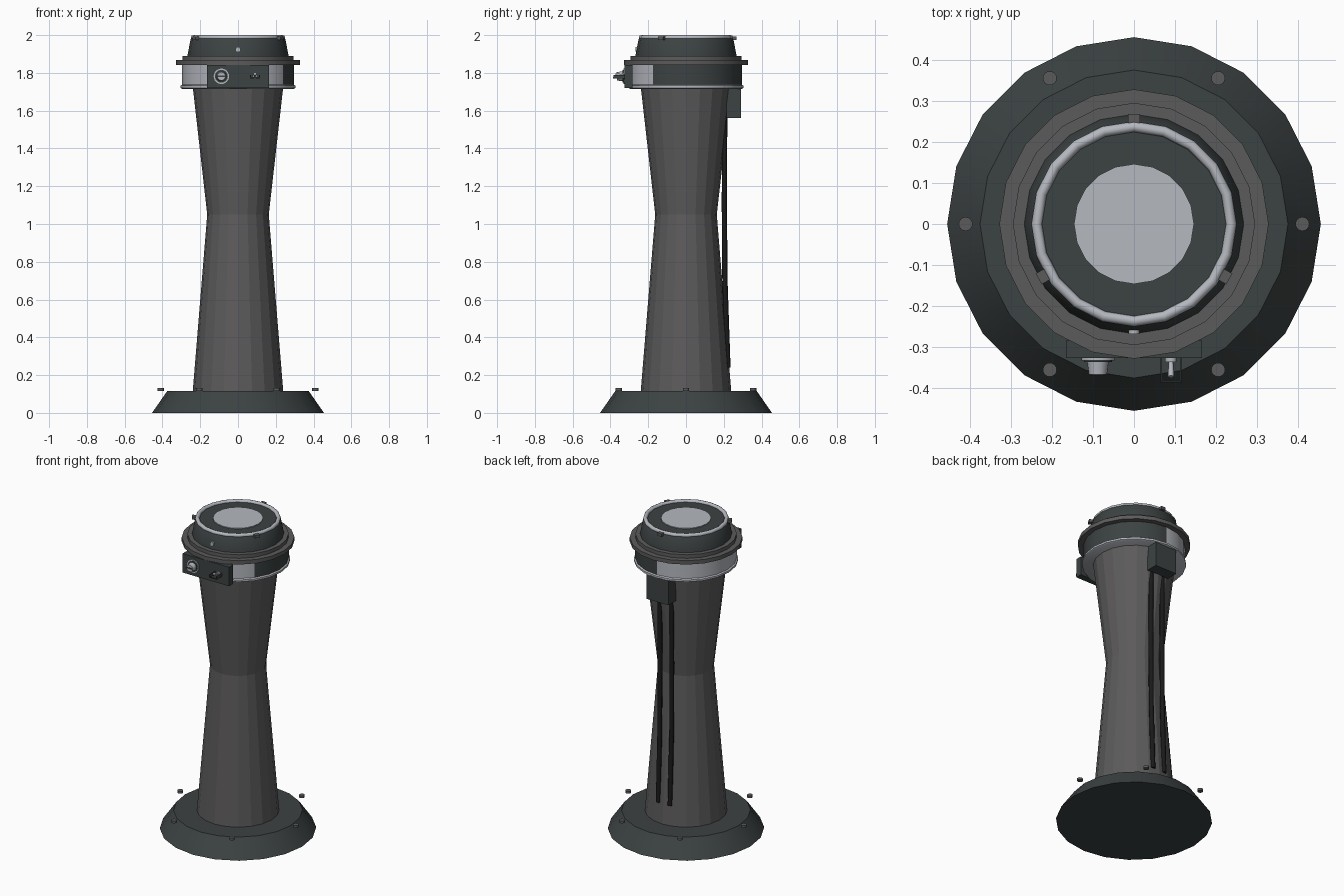
import bpy
import bmesh
from math import sin, cos, pi, radians, atan2, degrees
from mathutils import Vector, Matrix

cube = bpy.data.objects.get("Cube")
if cube:
    bpy.data.objects.remove(cube, do_unlink=True)

SIDES = 20


def material(name, color):
    m = bpy.data.materials.new(name)
    m.use_nodes = True
    m.diffuse_color = (*color, 1)
    m.node_tree.nodes["Principled BSDF"].inputs["Base Color"].default_value = (*color, 1)
    return m


slate = material("dark slate", (0.045, 0.054, 0.054))
grey = material("warm grey", (0.108, 0.104, 0.104))
light = material("pale metal", (0.46, 0.48, 0.52))
black = material("cable black", (0.01, 0.01, 0.01))


def finish(name, bm, mats, smooth=True, angle=30):
    bmesh.ops.recalc_face_normals(bm, faces=bm.faces)
    mesh = bpy.data.meshes.new(name)
    bm.to_mesh(mesh)
    bm.free()
    ob = bpy.data.objects.new(name, mesh)
    bpy.context.collection.objects.link(ob)
    for m in mats:
        mesh.materials.append(m)
    if smooth:
        bpy.ops.object.select_all(action="DESELECT")
        ob.select_set(True)
        bpy.context.view_layer.objects.active = ob
        bpy.ops.object.shade_smooth_by_angle(angle=radians(angle))
    return ob


def lathe(name, profile, mat, closed=False, angle=30):
    """Turn (radius, z) points about z; open profiles are capped."""
    bm = bmesh.new()
    rings = [[bm.verts.new((r * cos(2 * pi * i / SIDES), r * sin(2 * pi * i / SIDES), z))
              for i in range(SIDES)] for r, z in profile]
    pairs = list(zip(rings, rings[1:]))
    if closed:
        pairs.append((rings[-1], rings[0]))
    else:
        bm.faces.new(rings[0])
        bm.faces.new(rings[-1])
    for a, b in pairs:
        for i in range(SIDES):
            j = (i + 1) % SIDES
            bm.faces.new((a[i], a[j], b[j], b[i]))
    return finish(name, bm, [mat], angle=angle)


def box(name, center, size, mat, turn=0):
    bm = bmesh.new()
    bmesh.ops.create_cube(bm, size=1)
    bmesh.ops.scale(bm, vec=size, verts=bm.verts)
    bmesh.ops.rotate(bm, matrix=Matrix.Rotation(turn, 3, "Z"), verts=bm.verts)
    bmesh.ops.translate(bm, vec=center, verts=bm.verts)
    return finish(name, bm, [mat], smooth=False)


def rod(name, start, end, radius, mat, tip=None, segments=16):
    """Cylinder or cone between two points."""
    a, b = Vector(start), Vector(end)
    bm = bmesh.new()
    bmesh.ops.create_cone(bm, cap_ends=True, segments=segments, radius1=radius,
                          radius2=radius if tip is None else tip, depth=(b - a).length)
    turn = Vector((0, 0, 1)).rotation_difference(b - a).to_matrix()
    bmesh.ops.rotate(bm, matrix=turn, verts=bm.verts)
    bmesh.ops.translate(bm, vec=(a + b) / 2, verts=bm.verts)
    return finish(name, bm, [mat])


# Foot and its six bolts
lathe("base", [(0.455, 0), (0.375, 0.115)], slate)
for k in range(6):
    x, y = 0.41 * cos(k * pi / 3), 0.41 * sin(k * pi / 3)
    rod(f"base_bolt_{k + 1}", (x, y, 0.117), (x, y, 0.131), 0.017, grey)

# Waisted column
lathe("column", [(0.24, 0.11), (0.163, 1.05), (0.24, 1.73)], grey, angle=10)

# Head: trim ring, two-tone band, flange
lathe("lower_trim_ring", [(0.295, 1.715), (0.304, 1.72), (0.304, 1.732), (0.295, 1.738)], light)
band = lathe("head_band", [(0.296, 1.73), (0.296, 1.842)], light)
band.data.materials.append(slate)
for p in band.data.polygons:
    a = degrees(atan2(p.center.y, p.center.x))
    if abs(p.normal.z) < 0.5 and -36 < a < 90:
        p.material_index = 1
lathe("flange", [(0.328, 1.842), (0.328, 1.867), (0.295, 1.867), (0.295, 1.89)], grey)

# Cap with bright rim and centre disc
lathe("cap", [(0.268, 1.885), (0.266, 1.9), (0.251, 1.978), (0.245, 1.986)], slate)
tube = [(0.237 + 0.013 * cos(t * pi / 4), 1.987 + 0.013 * sin(t * pi / 4)) for t in range(8)]
lathe("cap_rim", tube, light, closed=True, angle=60)
lathe("centre_disc", [(0.146, 1.985), (0.146, 1.991)], light)
for k, deg in enumerate((90, 210, 330)):
    a = radians(deg)
    box(f"cap_clip_{k + 1}", (0.255 * cos(a), 0.255 * sin(a), 1.983),
        (0.026, 0.03, 0.018), grey, a)
rod("cap_lamp", (0, -0.245, 1.925), (0, -0.268, 1.925), 0.013, light)

# Control panel on the front
box("control_panel", (0, -0.305, 1.78), (0.33, 0.042, 0.122), slate)
KX, KZ = -0.088, 1.782
rod("dial_ring", (KX, -0.32, KZ), (KX, -0.332, KZ), 0.041, light, segments=24)
rod("dial_inset", (KX, -0.325, KZ), (KX, -0.336, KZ), 0.034, slate, segments=24)
rod("dial_knob", (KX, -0.33, KZ), (KX, -0.366, KZ), 0.027, light, tip=0.022)
box("dial_pointer", (KX, -0.367, KZ), (0.04, 0.004, 0.008), slate)

# Toggle switch with its wire guard
SX, SZ = 0.09, 1.78
rod("switch_collar", (SX, -0.32, SZ), (SX, -0.336, SZ), 0.014, light)
rod("switch_lever", (SX, -0.33, SZ), (SX, -0.372, SZ + 0.016), 0.005, light, tip=0.008)
for side in (-1, 1):
    x = SX + side * 0.024
    box("switch_guard_side", (x, -0.355, SZ), (0.004, 0.06, 0.02), slate)
box("switch_guard_bar", (SX, -0.384, SZ - 0.006), (0.052, 0.004, 0.006), slate)

# Junction box and two cables down the back
box("junction_box", (0, 0.252, 1.64), (0.155, 0.076, 0.16), slate)
for side, label in ((1, "left"), (-1, "right")):
    path = [(0.205, 1.62), (0.203, 1.1), (0.206, 0.7), (0.222, 0.24)]
    curve = bpy.data.curves.new(f"{label}_cable", "CURVE")
    curve.dimensions = "3D"
    curve.bevel_depth = 0.014
    curve.bevel_resolution = 2
    curve.use_fill_caps = True
    spline = curve.splines.new("POLY")
    spline.points.add(len(path) - 1)
    for point, (y, z) in zip(spline.points, path):
        point.co = (side * 0.042, y, z, 1)
    curve.materials.append(black)
    bpy.context.collection.objects.link(bpy.data.objects.new(f"{label}_cable", curve))
